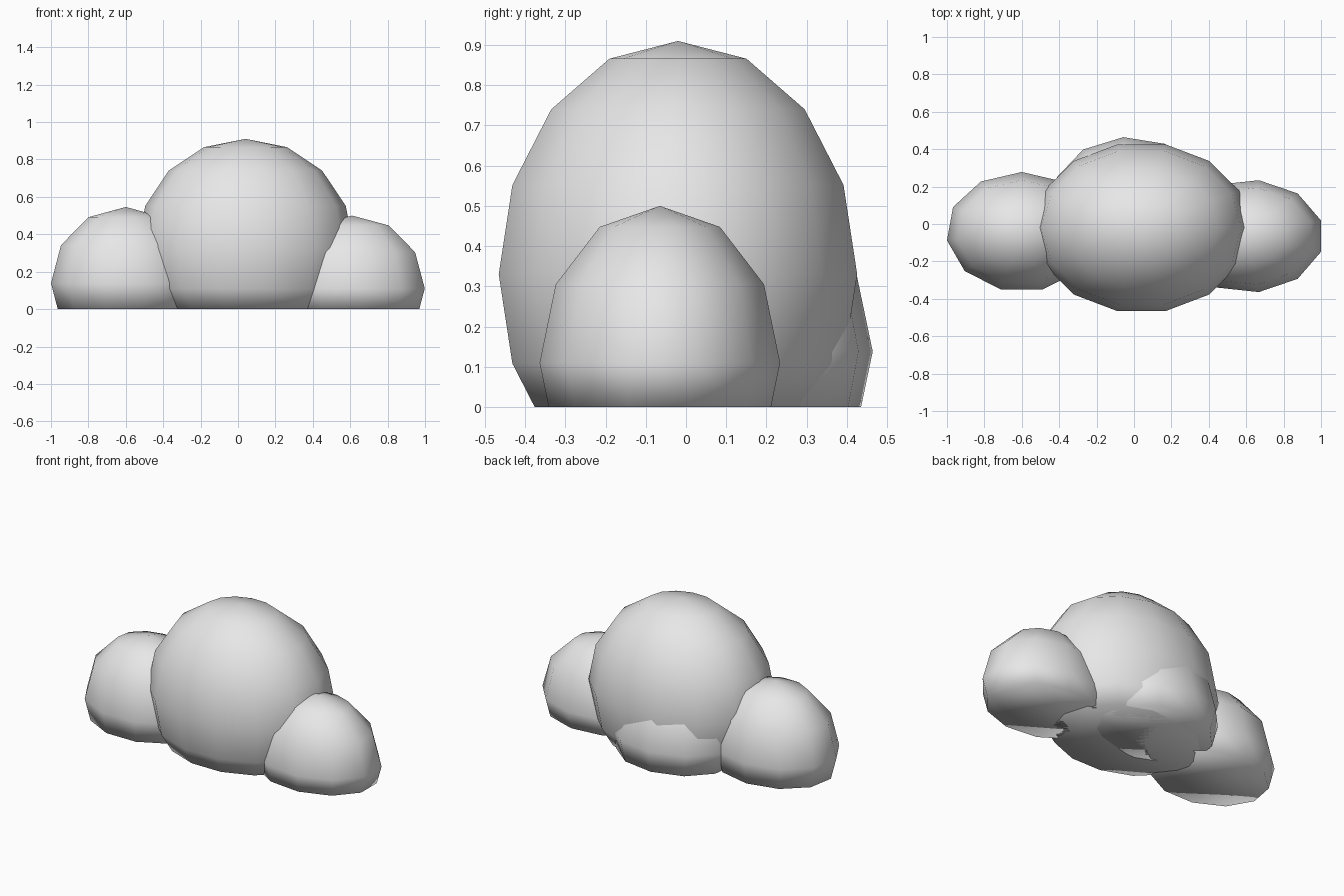
import bpy
import bmesh
import math
from mathutils import Matrix, Vector

cube = bpy.data.objects.get("Cube")
if cube:
    bpy.data.objects.remove(cube, do_unlink=True)

# One pale material for the whole cloud
COLOUR = (0.8, 0.8, 0.8, 1.0)
pale = bpy.data.materials.new("pale_grey")
pale.use_nodes = True
pale.diffuse_color = COLOUR
pale.node_tree.nodes["Principled BSDF"].inputs["Base Color"].default_value = COLOUR


def puff(name, centre, radii, segments, rings, phase, turn=0.0):
    """Smooth stretched sphere, sliced flat and capped at the ground."""
    bm = bmesh.new()
    bmesh.ops.create_uvsphere(bm, u_segments=segments, v_segments=rings, radius=1)
    # Turn the sphere so that one column of vertices sits at the phase angle
    v = min(bm.verts, key=lambda p: abs(p.co.z)).co
    spin = Matrix.Rotation(math.radians(phase) - math.atan2(v.y, v.x), 4, "Z")
    place = (Matrix.Translation(centre)
             @ Matrix.Rotation(math.radians(turn), 4, "Z")
             @ Matrix.Diagonal((*radii, 1)))
    bm.transform(place @ spin)
    # Slice at the ground and close the underside
    cut = bmesh.ops.bisect_plane(
        bm, geom=bm.verts[:] + bm.edges[:] + bm.faces[:],
        plane_co=Vector((0, 0, 0)), plane_no=Vector((0, 0, 1)), clear_inner=True)
    rim = [e for e in cut["geom_cut"] if isinstance(e, bmesh.types.BMEdge)]
    bmesh.ops.holes_fill(bm, edges=rim, sides=0)
    bmesh.ops.recalc_face_normals(bm, faces=bm.faces[:])
    for f in bm.faces:
        f.smooth = True
    mesh = bpy.data.meshes.new(name)
    bm.to_mesh(mesh)
    bm.free()
    mesh.materials.append(pale)
    obj = bpy.data.objects.new(name, mesh)
    bpy.context.collection.objects.link(obj)
    return obj


# Large middle puff, with smaller ones at each side and behind
puff("main_puff", (0.04, -0.02, 0.33), (0.58, 0.457, 0.58), 14, 8, 0)
puff("left_puff", (0.61, -0.065, 0.11), (0.405, 0.302, 0.39), 11, 6, 180)
puff("right_puff", (-0.6, -0.042, 0.138), (0.404, 0.32, 0.408), 11, 6, 90)
puff("back_puff", (-0.035, 0.145, 0.138), (0.404, 0.32, 0.408), 11, 6, 90, turn=4)
